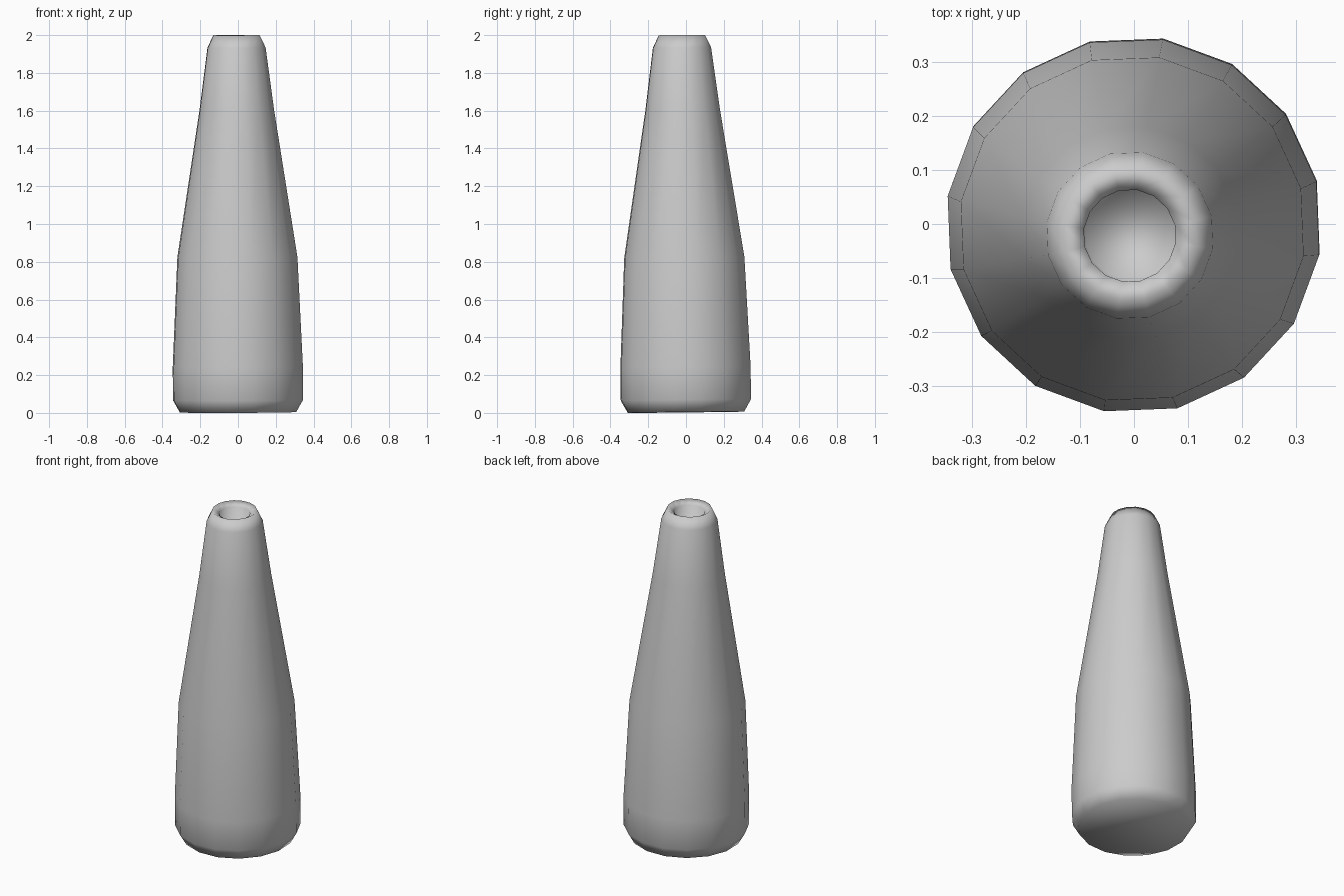
import bpy, bmesh, math
from mathutils import Matrix

if "Cube" in bpy.data.objects:
    bpy.data.objects.remove(bpy.data.objects["Cube"], do_unlink=True)

SIDES = 16
# (radius, height) from the underside, up the outer wall, over the lip and into the mouth
PROFILE = [(0.312, 0.0), (0.349, 0.065), (0.349, 0.24), (0.322, 0.82), (0.2, 1.6),
           (0.156, 1.93), (0.124, 1.997), (0.086, 1.975), (0.084, 1.78)]


def lathe(name, profile, sides):
    """Turn a profile into stacked rings, capped at both ends."""
    bm = bmesh.new()
    rings = []
    for r, z in profile:
        angles = [math.tau * i / sides for i in range(sides)]
        rings.append([bm.verts.new((r * math.cos(a), r * math.sin(a), z)) for a in angles])
    for low, high in zip(rings, rings[1:]):
        for i in range(sides):
            j = (i + 1) % sides
            bm.faces.new((low[i], low[j], high[j], high[i]))
    bm.faces.new(reversed(rings[0]))
    bm.faces.new(rings[-1])
    for face in bm.faces:
        face.smooth = True
    mesh = bpy.data.meshes.new(name)
    bm.to_mesh(mesh)
    bm.free()
    obj = bpy.data.objects.new(name, mesh)
    bpy.context.collection.objects.link(obj)
    return obj


# Bottle body, turned and leaning very slightly
bottle = lathe("bottle", PROFILE, SIDES)
lean = Matrix.Rotation(0.011, 4, "X") @ Matrix.Rotation(-0.004, 4, "Y")
bottle.data.transform(Matrix.Translation((0, 0, 0.0035)) @ lean
                      @ Matrix.Rotation(math.radians(13.5), 4, "Z"))

# Plain grey material
grey = bpy.data.materials.new("light_grey")
grey.use_nodes = True
colour = (0.6, 0.6, 0.6, 1)
grey.diffuse_color = colour
grey.node_tree.nodes["Principled BSDF"].inputs["Base Color"].default_value = colour
bottle.data.materials.append(grey)
